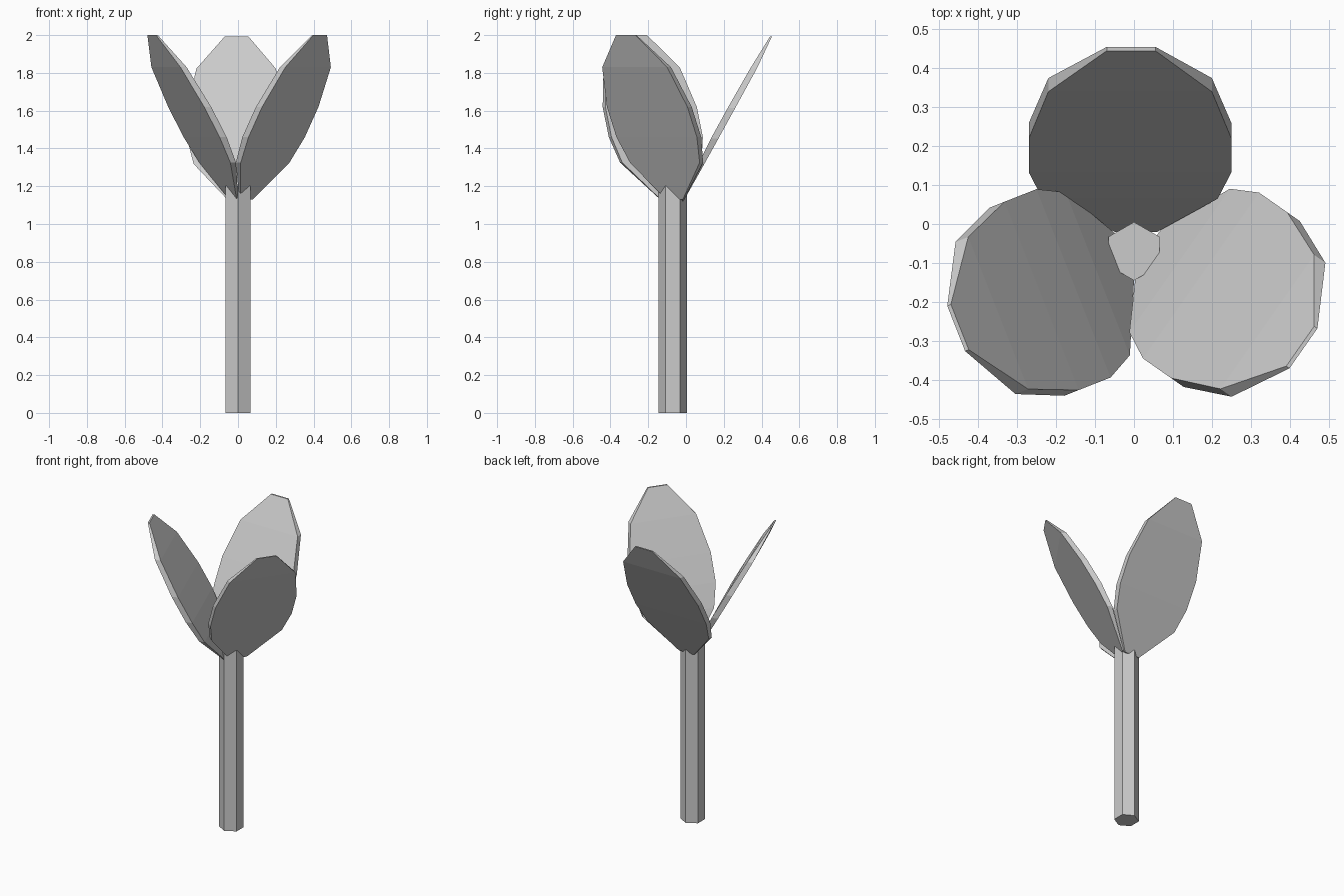
import bpy, bmesh
from math import radians
from mathutils import Matrix, Vector

if "Cube" in bpy.data.objects:
    bpy.data.objects.remove(bpy.data.objects["Cube"])

# Stem: hexagonal prism with corners facing front and back
bpy.ops.mesh.primitive_cylinder_add(vertices=6, radius=0.075, depth=1.2,
                                    location=(0, -0.07, 0.6))
bpy.context.object.name = "stem"

# Petal rows: height, left x, right x, inner y, outer y (a thin lens)
ROWS = [(1.13, -0.05, 0.06, -0.02, -0.012),
        (1.325, -0.235, 0.215, 0.065, 0.097),
        (1.46, -0.27, 0.25, 0.132, 0.172),
        (1.62, -0.27, 0.25, 0.22, 0.26),
        (1.83, -0.22, 0.2, 0.34, 0.375),
        (2.0, -0.07, 0.055, 0.445, 0.455)]
TIP = Vector((-0.007, 0.455, 0))


def petal(name, angle, tip, dz=0):
    """Lens-shaped petal turned about its tip, which sits at the given x, y."""
    bm = bmesh.new()
    m = (Matrix.Translation((tip[0], tip[1], dz))
         @ Matrix.Rotation(radians(angle), 4, 'Z') @ Matrix.Translation(-TIP))
    rings = [[bm.verts.new(m @ Vector(p)) for p in
              ((l, yi, z), (r, yi, z), (r, yo, z), (l, yo, z))]
             for z, l, r, yi, yo in ROWS]
    for a, b in zip(rings, rings[1:]):
        for i in range(4):
            j = (i + 1) % 4
            bm.faces.new((a[i], a[j], b[j], b[i]))
    bm.faces.new(rings[0][::-1])
    bm.faces.new(rings[-1])
    bmesh.ops.recalc_face_normals(bm, faces=bm.faces)
    mesh = bpy.data.meshes.new(name)
    bm.to_mesh(mesh)
    bm.free()
    bpy.context.collection.objects.link(bpy.data.objects.new(name, mesh))


# Three petals around the stem
petal("back_petal", 0, (-0.007, 0.455), -0.007)
petal("left_petal", 111.5, (-0.457, -0.268))
petal("right_petal", -125, (0.435, -0.32))
